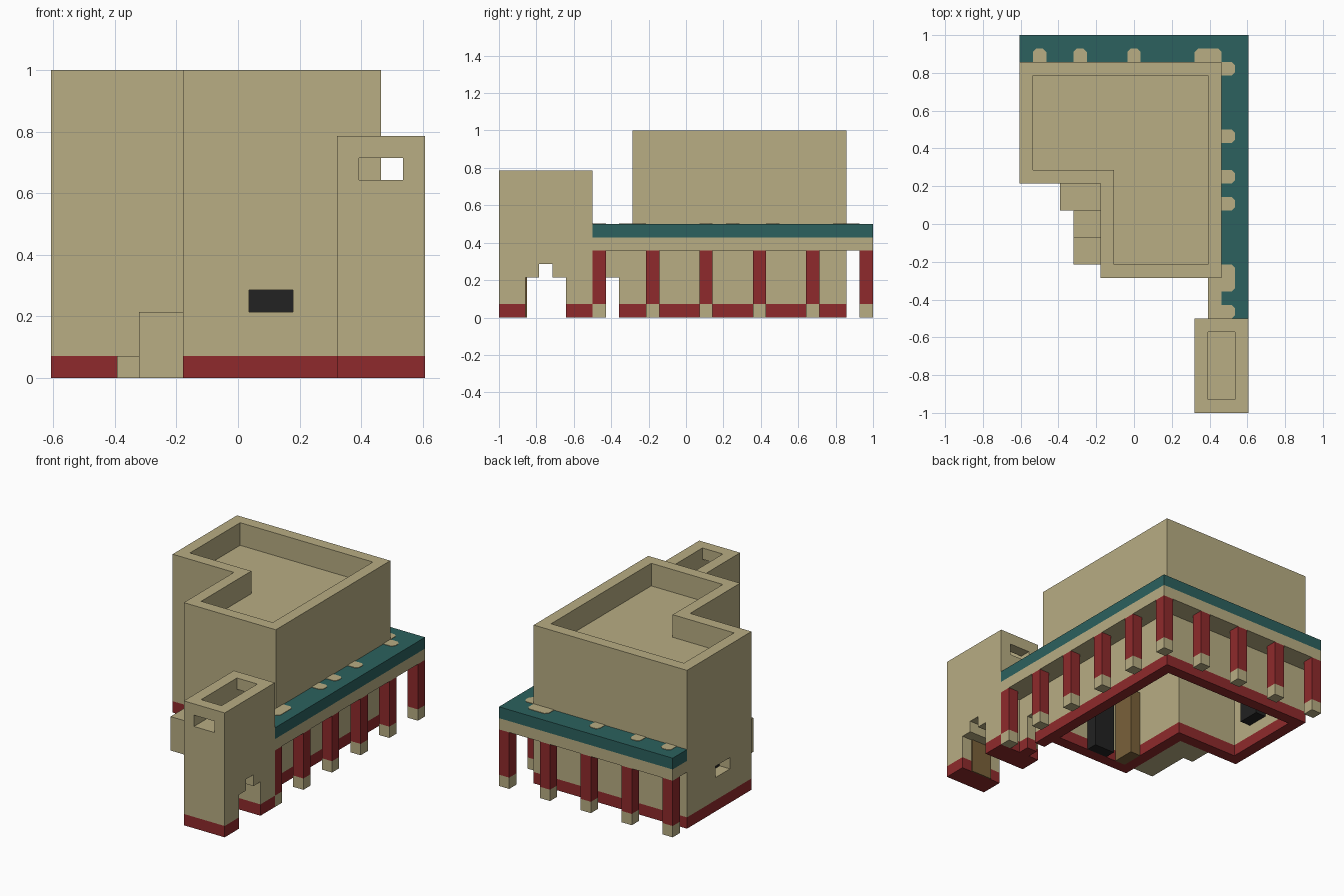
import bpy
import bmesh

U = 1 / 14  # one building block

cube = bpy.data.objects.get("Cube")
if cube:
    bpy.data.objects.remove(cube, do_unlink=True)


def material(name, rgb):
    m = bpy.data.materials.new(name)
    m.use_nodes = True
    m.diffuse_color = (*rgb, 1)
    bsdf = next(n for n in m.node_tree.nodes if n.type == "BSDF_PRINCIPLED")
    bsdf.inputs["Base Color"].default_value = (*rgb, 1)
    bsdf.inputs["Roughness"].default_value = 0.9
    return m


SAND = material("sandstone", (0.48, 0.418, 0.227))
RED = material("dark red paint", (0.275, 0.023, 0.025))
TEAL = material("teal roofing", (0.025, 0.12, 0.112))
BLACK = material("black", (0.016, 0.016, 0.016))
WOOD = material("wood", (0.195, 0.12, 0.042))


def prism(name, outline, z0, z1, mat):
    """Extrude an outline, in blocks, from z0 to z1."""
    bm = bmesh.new()
    face = bm.faces.new([bm.verts.new((x * U, y * U, z0 * U)) for x, y in outline])
    top = bmesh.ops.extrude_face_region(bm, geom=[face])["geom"]
    verts = [v for v in top if isinstance(v, bmesh.types.BMVert)]
    bmesh.ops.translate(bm, verts=verts, vec=(0, 0, (z1 - z0) * U))
    bmesh.ops.recalc_face_normals(bm, faces=bm.faces)
    mesh = bpy.data.meshes.new(name)
    bm.to_mesh(mesh)
    bm.free()
    mesh.materials.append(mat)
    obj = bpy.data.objects.new(name, mesh)
    bpy.context.collection.objects.link(obj)
    return obj


def box(name, x, y, z, mat):
    outline = [(x[0], y[0]), (x[1], y[0]), (x[1], y[1]), (x[0], y[1])]
    return prism(name, outline, z[0], z[1], mat)


def cut(obj, *cutters):
    for cutter in cutters:
        mod = obj.modifiers.new("cut", "BOOLEAN")
        mod.operation = "DIFFERENCE"
        mod.solver = "EXACT"
        mod.object = cutter
        bpy.context.view_layer.objects.active = obj
        bpy.ops.object.modifier_apply(modifier=mod.name)
        bpy.data.objects.remove(cutter, do_unlink=True)


def ell(inset):
    """L-shaped house plan, moved inwards by inset."""
    i = inset
    return [(-2.5 + i, -4 + i), (6.5 - i, -4 + i), (6.5 - i, 12 - i),
            (-8.5 + i, 12 - i), (-8.5 + i, 3 + i), (-2.5 + i, 3 + i)]


# House: plinth, hollow walls, sunken roof, window and door openings
plinth = prism("house_plinth", ell(0), 0, 1, RED)
cut(plinth, prism("cutter", ell(1), -1, 2, RED))
walls = prism("house_walls", ell(0), 1, 14, SAND)
cut(walls,
    prism("cutter", ell(1), 12, 15, SAND),
    prism("cutter", ell(1), 0, 11, SAND),
    box("cutter", (0.5, 2.5), (-5, -2.5), (3, 4), SAND),
    box("cutter", (-9, -7), (6, 8), (3, 4), SAND),
    box("cutter", (-3, -1), (-3, -1), (3, 6), SAND))
box("front_window_backing", (0.5, 2.5), (-3, -2), (0, 5), BLACK)
box("side_window_backing", (-7.5, -6.5), (6, 8), (2, 5), BLACK)
box("house_door", (-1.5, -0.5), (-3, -1), (0, 6), WOOD)

# Stairs up to the door
box("stair_low", (-5.5, -2.5), (1, 3), (0, 1), SAND)
box("stair_middle", (-4.5, -2.5), (-1, 1), (0, 2), SAND)
box("stair_landing", (-4.5, -2.5), (-3, -1), (0, 3), SAND)

# Tower with a stepped passage, a sunken top and a lookout slot
for name, z, mat in (("tower_plinth", (0, 1), RED), ("tower_walls", (1, 11), SAND)):
    part = box(name, (4.5, 8.5), (-14, -7), z, mat)
    cut(part, box("cutter", (4, 9), (-12, -9), (-1, 3), mat))
    if mat == SAND:
        cut(part,
            box("cutter", (4, 9), (-11, -10), (2.5, 4), mat),
            box("cutter", (5.5, 7.5), (-13, -8), (9, 12), mat),
            box("cutter", (5.5, 7.5), (-15, -6), (9, 10), mat))
box("tower_door", (5.5, 7.5), (-12, -11.9), (0, 3), WOOD)

# Linking wall with a small doorway
for y in (-7, -5):
    box("link_plinth", (5.5, 6.5), (y, y + 1), (0, 1), RED)
    box("link_post", (5.5, 6.5), (y, y + 1), (1, 3), SAND)
box("link_lintel", (5.5, 6.5), (-7, -4), (3, 7), SAND)

# Arcade: beam and roof wrap the right side and the back
arcade = [(6.5, -7), (8.5, -7), (8.5, 14), (-8.5, 14), (-8.5, 12), (6.5, 12)]
prism("arcade_beam", arcade, 5, 6, SAND)
prism("arcade_roof", arcade, 6, 7, TEAL)

# Columns on stone feet
side = [(7.5, y) for y in range(-7, 14, 4)]
back = [(x - 0.5, 13) for x in range(-8, 8, 4)]
for x, y in side + back:
    box("column_foot", (x, x + 1), (y, y + 1), (0, 1), SAND)
    box("column", (x, x + 1), (y, y + 1), (1, 5), RED)


# Worn stone patches on the roof beside the walls
def patch(a, b, along_back):
    c = 0.25
    shape = [(a, 0), (b, 0), (b, 1 - c), (b - c, 1), (a + c, 1), (a, 1 - c)]
    if along_back:
        outline = [(s, 12 + t) for s, t in shape]
    else:
        outline = [(6.5 + t, s) for s, t in shape]
    prism("roof_patch", outline, 7, 7.04, SAND)


for a, b in ((-7.5, -6.5), (-4.5, -3.5), (-0.5, 0.5), (4.5, 6.5)):
    patch(a, b, True)
for a, b in ((-7, -6), (-5, -3), (1, 2), (3, 4), (6, 7), (11, 12)):
    patch(a, b, False)
